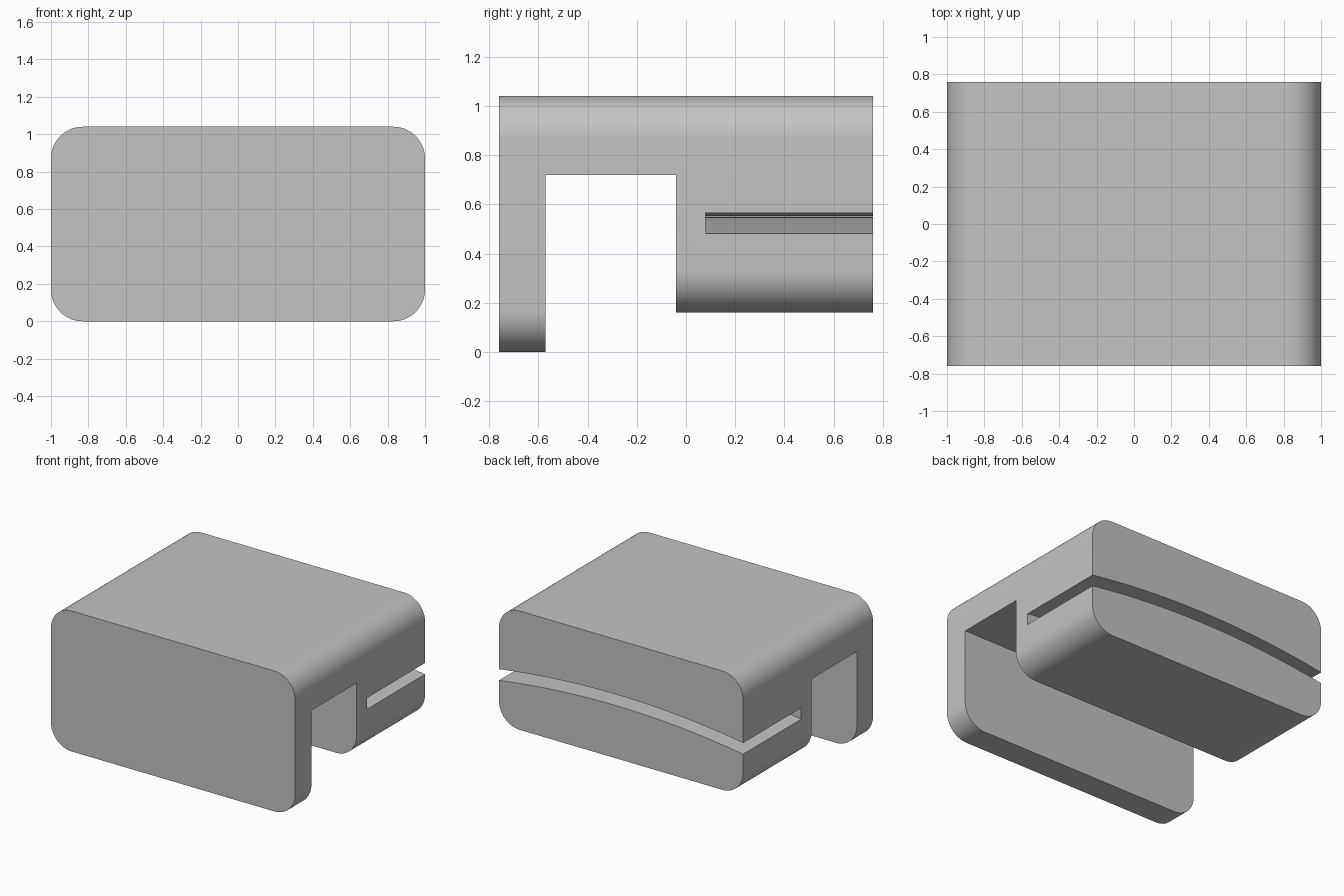
import bpy
import bmesh
import math

cube = bpy.data.objects.get("Cube")
if cube:
    bpy.data.objects.remove(cube, do_unlink=True)

HALF_W, HALF_D, HEIGHT = 1.0, 0.76, 1.04
RADIUS = 0.17
BLOCK_BASE = 0.16            # underside of the rear block
CHANNEL = (-0.57, -0.04)     # front and back of the gap
CHANNEL_TOP = 0.72
SLOT_START = 0.08

grey = bpy.data.materials.new("Plain grey")
grey.use_nodes = True
grey.diffuse_color = (0.55, 0.55, 0.55, 1)
grey.node_tree.nodes["Principled BSDF"].inputs["Base Color"].default_value = (0.55, 0.55, 0.55, 1)


def extrude(name, outline, y0, y1):
    """Solid prism from an x-z outline, running from y0 to y1."""
    bm = bmesh.new()
    face = bm.faces.new([bm.verts.new((x, y0, z)) for x, z in outline])
    moved = bmesh.ops.extrude_face_region(bm, geom=[face])["geom"]
    verts = [g for g in moved if isinstance(g, bmesh.types.BMVert)]
    bmesh.ops.translate(bm, verts=verts, vec=(0, y1 - y0, 0))
    bmesh.ops.recalc_face_normals(bm, faces=bm.faces)
    mesh = bpy.data.meshes.new(name)
    bm.to_mesh(mesh)
    bm.free()
    mesh.materials.append(grey)
    obj = bpy.data.objects.new(name, mesh)
    bpy.context.collection.objects.link(obj)
    return obj


def corner(cx, cz, start, steps=16):
    """Quarter circle, counter-clockwise from the start angle."""
    angles = [math.radians(start + 90 * i / steps) for i in range(steps + 1)]
    return [(cx + RADIUS * math.cos(a), cz + RADIUS * math.sin(a)) for a in angles]


def cut(target, cutter):
    cutter.hide_render = True
    mod = target.modifiers.new("cut", "BOOLEAN")
    mod.operation = "DIFFERENCE"
    mod.solver = "EXACT"
    mod.object = cutter
    bpy.context.view_layer.objects.active = target
    bpy.ops.object.modifier_apply(modifier=mod.name)
    bpy.data.objects.remove(cutter, do_unlink=True)


# Rounded body, full height
cx, top = HALF_W - RADIUS, HEIGHT - RADIUS
body = extrude("clip_body",
               corner(cx, top, 0) + corner(-cx, top, 90)
               + corner(-cx, RADIUS, 180) + corner(cx, RADIUS, 270),
               -HALF_D, HALF_D)

# Open gap behind the front plate
cut(body, extrude("channel_cutter",
                  [(-1.2, -0.2), (1.2, -0.2), (1.2, CHANNEL_TOP), (-1.2, CHANNEL_TOP)],
                  *CHANNEL))

# Raised, rounded underside of the rear block
low = BLOCK_BASE + RADIUS
cut(body, extrude("underside_cutter",
                  [(-1.2, -0.2), (-1.2, low)] + corner(-cx, low, 180)
                  + corner(cx, low, 270) + [(1.2, low), (1.2, -0.2)],
                  -0.3, 1.0))


# Arched slot through the rear block
def slot_floor(x):
    return 0.55 - 0.075 * x * x + 0.006 * x


xs = [-1.1 + 2.2 * i / 32 for i in range(33)]
cut(body, extrude("slot_cutter",
                  [(x, slot_floor(x)) for x in xs]
                  + [(x, slot_floor(x) + 0.083) for x in reversed(xs)],
                  SLOT_START, 1.0))

# Smooth rounds, sharp edges
bpy.ops.object.select_all(action="DESELECT")
body.select_set(True)
bpy.context.view_layer.objects.active = body
bpy.ops.object.shade_smooth_by_angle(angle=math.radians(30))
